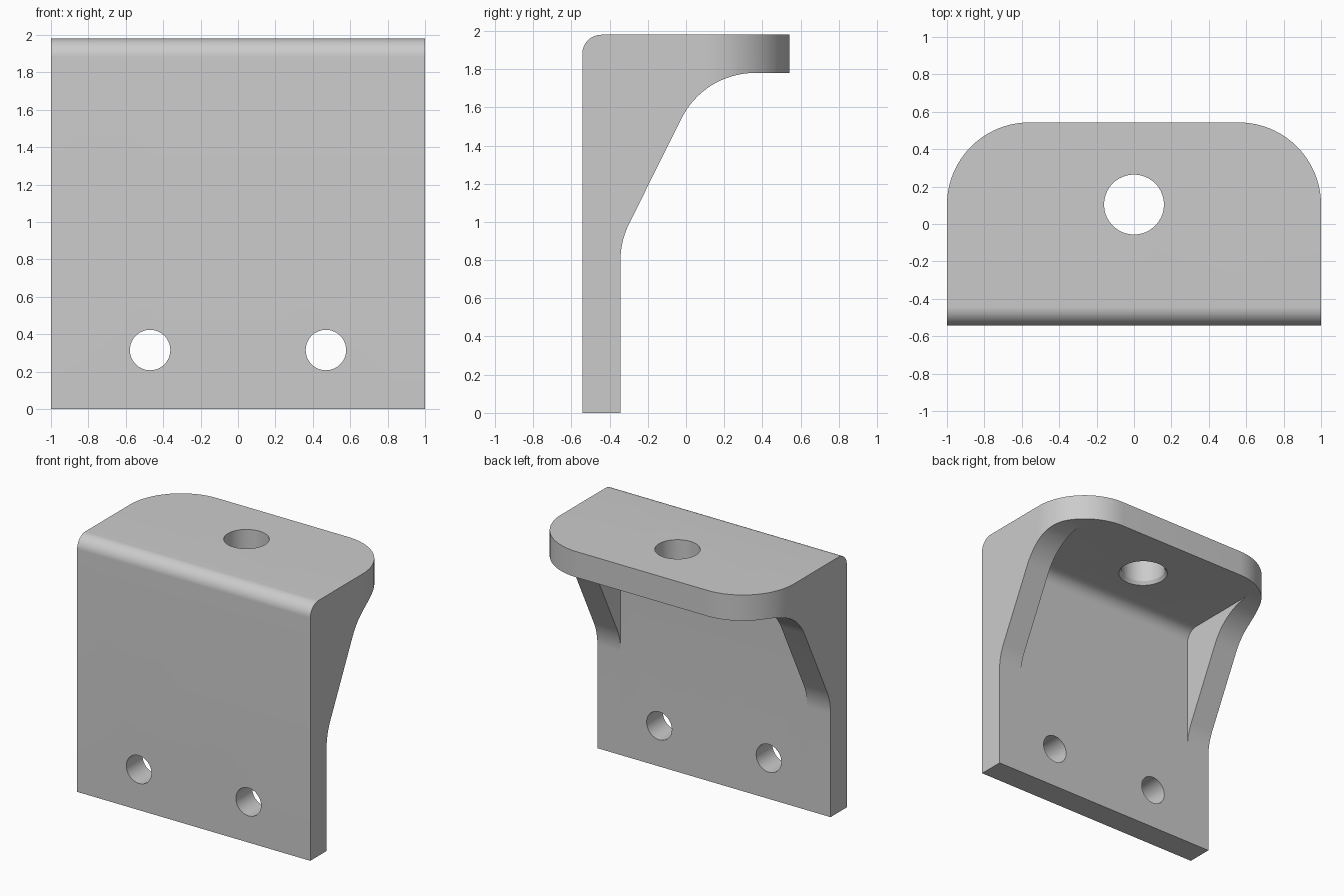
import bpy
import bmesh
import math
from mathutils import Vector, Matrix

cube = bpy.data.objects.get("Cube")
if cube:
    bpy.data.objects.remove(cube, do_unlink=True)

HEIGHT, DEPTH, WALL = 1.98, 0.543, 0.2

grey = bpy.data.materials.new("plain grey")
grey.use_nodes = True
grey.diffuse_color = (0.6, 0.6, 0.6, 1)
grey.node_tree.nodes["Principled BSDF"].inputs["Base Color"].default_value = grey.diffuse_color


def rounded(corners, steps=16):
    """Turn (a, b, radius) corners into a polygon with tangent arcs."""
    points = []
    for i, (a, b, radius) in enumerate(corners):
        corner = Vector((a, b))
        if radius == 0:
            points.append(corner)
            continue
        before = (Vector(corners[i - 1][:2]) - corner).normalized()
        after = (Vector(corners[(i + 1) % len(corners)][:2]) - corner).normalized()
        half = before.angle(after) / 2
        centre = corner + (before + after).normalized() * radius / math.sin(half)
        start = corner + before * radius / math.tan(half) - centre
        sweep = start.angle_signed(corner + after * radius / math.tan(half) - centre)
        for k in range(steps + 1):
            points.append(centre + Matrix.Rotation(-sweep * k / steps, 2) @ start)
    return points


def make_object(name, bm):
    bmesh.ops.recalc_face_normals(bm, faces=bm.faces)
    mesh = bpy.data.meshes.new(name)
    bm.to_mesh(mesh)
    bm.free()
    mesh.materials.append(grey)
    obj = bpy.data.objects.new(name, mesh)
    bpy.context.collection.objects.link(obj)
    return obj


def prism(name, points, place, low, high):
    """Extrude a polygon between two levels; place maps (a, b, level) to a position."""
    bm = bmesh.new()
    face = bm.faces.new([bm.verts.new(place(p.x, p.y, low)) for p in points])
    side = bmesh.ops.extrude_face_region(bm, geom=[face])["geom"]
    shift = Vector(place(0, 0, high)) - Vector(place(0, 0, low))
    bmesh.ops.translate(bm, vec=shift, verts=[v for v in side if isinstance(v, bmesh.types.BMVert)])
    return make_object(name, bm)


def cone(name, r1, r2, length, centre, tilt=0):
    bm = bmesh.new()
    turn = Matrix.Translation(centre) @ Matrix.Rotation(tilt, 4, "X")
    bmesh.ops.create_cone(bm, cap_ends=True, segments=64, radius1=r1, radius2=r2,
                          depth=length, matrix=turn)
    return make_object(name, bm)


def along_x(a, b, level):
    return (level, a, b)


def along_z(a, b, level):
    return (a, b, level)


# Side profile: wall, sloping gusset edge and shelf
side = rounded([(-DEPTH, 0, 0), (WALL - DEPTH, 0, 0), (WALL - DEPTH, 0.9, 0.43),
                (0.095, HEIGHT - WALL, 0.43), (0.8, HEIGHT - WALL, 0),
                (0.8, HEIGHT, 0), (-DEPTH, HEIGHT, 0.1)])
bracket = prism("bracket", side, along_x, -1.1, 1.1)

# Plan outline with the two rounded shelf corners
plan = prism("plan_outline", rounded([(-1, -0.9, 0), (1, -0.9, 0), (1, DEPTH, 0.44),
                                      (-1, DEPTH, 0.44)], 24), along_z, -0.5, 2.5)

# Pocket between the gussets, filleted where wall meets shelf
pocket = prism("pocket", rounded([(WALL - DEPTH, -0.4, 0), (1, -0.4, 0),
                                  (1, HEIGHT - WALL, 0), (WALL - DEPTH, HEIGHT - WALL, 0.1)]),
               along_x, -0.8, 0.8)

# Bolt holes and the small countersink under the shelf
cutters = [(plan, "INTERSECT"), (pocket, "DIFFERENCE")]
for x in (-0.47, 0.47):
    hole = cone("wall_hole", 0.108, 0.108, 1, (x, -DEPTH, 0.315), math.pi / 2)
    cutters.append((hole, "DIFFERENCE"))
cutters.append((cone("shelf_hole", 0.16, 0.16, 1, (0, 0.104, HEIGHT)), "DIFFERENCE"))
cutters.append((cone("countersink", 0.191, 0.16, 0.047, (0, 0.104, 1.7835)), "DIFFERENCE"))

for cutter, operation in cutters:
    cutter.hide_render = True
    mod = bracket.modifiers.new(cutter.name, "BOOLEAN")
    mod.operation, mod.object, mod.solver = operation, cutter, "EXACT"

# Bake the cuts, then drop the cutters
bpy.context.view_layer.update()
evaluated = bracket.evaluated_get(bpy.context.evaluated_depsgraph_get())
baked = bpy.data.meshes.new_from_object(evaluated)
bracket.modifiers.clear()
bracket.data = baked
for cutter, _ in cutters:
    bpy.data.objects.remove(cutter, do_unlink=True)

bpy.context.view_layer.objects.active = bracket
bracket.select_set(True)
bpy.ops.object.shade_smooth_by_angle(angle=math.radians(25))
